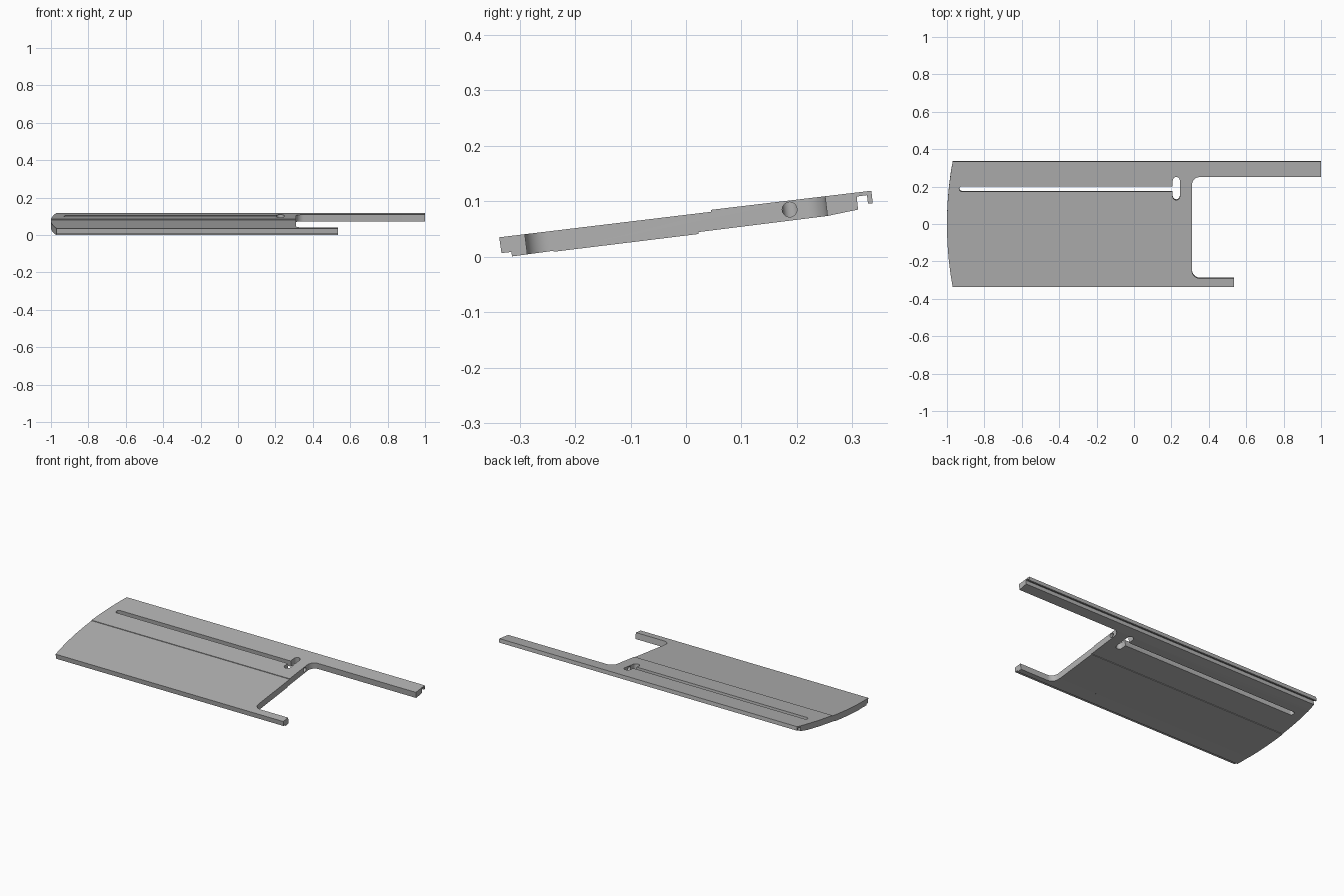
import bpy, bmesh
from math import radians, pi, cos, sin
from mathutils import Matrix

default = bpy.data.objects.get("Cube")
if default:
    bpy.data.objects.remove(default, do_unlink=True)

grey = bpy.data.materials.new("plain grey")
grey.use_nodes = True
grey.diffuse_color = (0.45, 0.45, 0.45, 1)
grey.node_tree.nodes["Principled BSDF"].inputs["Base Color"].default_value = (0.45, 0.45, 0.45, 1)

# Frame of the sloping plate, through its middle
TILT = Matrix.Translation((0, 0, 0.06)) @ Matrix.Rotation(radians(7), 4, 'X')


def prism(name, points, direction, matrix=Matrix()):
    """Extrude a closed loop of 3D points along a direction."""
    bm = bmesh.new()
    face = bm.faces.new([bm.verts.new(p) for p in points])
    out = bmesh.ops.extrude_face_region(bm, geom=[face])
    moved = [v for v in out["geom"] if isinstance(v, bmesh.types.BMVert)]
    bmesh.ops.translate(bm, verts=moved, vec=direction)
    bmesh.ops.recalc_face_normals(bm, faces=bm.faces)
    bm.transform(matrix)
    mesh = bpy.data.meshes.new(name)
    bm.to_mesh(mesh)
    bm.free()
    mesh.materials.append(grey)
    obj = bpy.data.objects.new(name, mesh)
    bpy.context.collection.objects.link(obj)
    return obj


def plan(name, outline):
    """Cutter standing square to the sloping plate."""
    return prism(name, [(x, y, -0.2) for x, y in outline], (0, 0, 0.4), TILT)


def arc(cx, cy, r, start, end, steps=10):
    angles = [radians(start + (end - start) * i / steps) for i in range(steps + 1)]
    return [(cx + r * cos(a), cy + r * sin(a)) for a in angles]


# Side section: stepped plate, front foot, and back lip with its groove
section = [
    (-0.337, 0.035), (0.045, 0.081), (0.045, 0.0845), (0.3345, 0.119),
    (0.337, 0.0965), (0.3285, 0.0955), (0.3265, 0.111), (0.308, 0.1085),
    (0.3105, 0.085), (0.255, 0.0735), (0.023, 0.0445), (0.023, 0.041),
    (-0.238, 0.009), (-0.24, 0.0105), (-0.314, 0.0005), (-0.315, 0.0085),
    (-0.333, 0.0065),
]
plate = prism("sliding_plate", [(-1.1, y, z) for y, z in section], (2.2, 0, 0))

# Plan: bowed left end, two arms with filleted inside corners
bow = [(-1 + 0.03 * (t / 0.335) ** 2, t) for t in [0.36 - 0.045 * i for i in range(17)]]
outline = (bow + [(0.535, -0.36), (0.535, -0.291)]
           + arc(0.352, -0.249, 0.042, 270, 180)
           + arc(0.352, 0.213, 0.042, 180, 90)
           + [(1.0, 0.255), (1.0, 0.36)])

# Long slot, cross slot, and the bore running in from the inner edge
long_slot = arc(-0.92, 0.191, 0.0145, 90, 270) + [(0.225, 0.1765), (0.225, 0.2055)]
cross_slot = arc(0.226, 0.236, 0.019, 0, 180) + arc(0.226, 0.15, 0.019, 180, 360)
bore = [(0.15, y, z) for y, z in arc(0.187, 0.085, 0.0135, 0, 337.5, 15)]

cutters = [
    (plan("plan_cutter", outline), 'INTERSECT'),
    (plan("long_slot_cutter", long_slot), 'DIFFERENCE'),
    (plan("cross_slot_cutter", cross_slot), 'DIFFERENCE'),
    (prism("bore_cutter", bore, (0.2, 0, 0)), 'DIFFERENCE'),
]
for cutter, operation in cutters:
    cutter.hide_render = True
    mod = plate.modifiers.new(cutter.name, 'BOOLEAN')
    mod.object = cutter
    mod.operation = operation
    mod.solver = 'EXACT'

# Bake the cuts and drop the cutters
graph = bpy.context.evaluated_depsgraph_get()
graph.update()
baked = bpy.data.meshes.new_from_object(plate.evaluated_get(graph))
plate.modifiers.clear()
plate.data = baked
for cutter, _ in cutters:
    bpy.data.objects.remove(cutter, do_unlink=True)

bpy.ops.object.select_all(action='DESELECT')
plate.select_set(True)
bpy.context.view_layer.objects.active = plate
bpy.ops.object.shade_smooth_by_angle(angle=radians(30))
